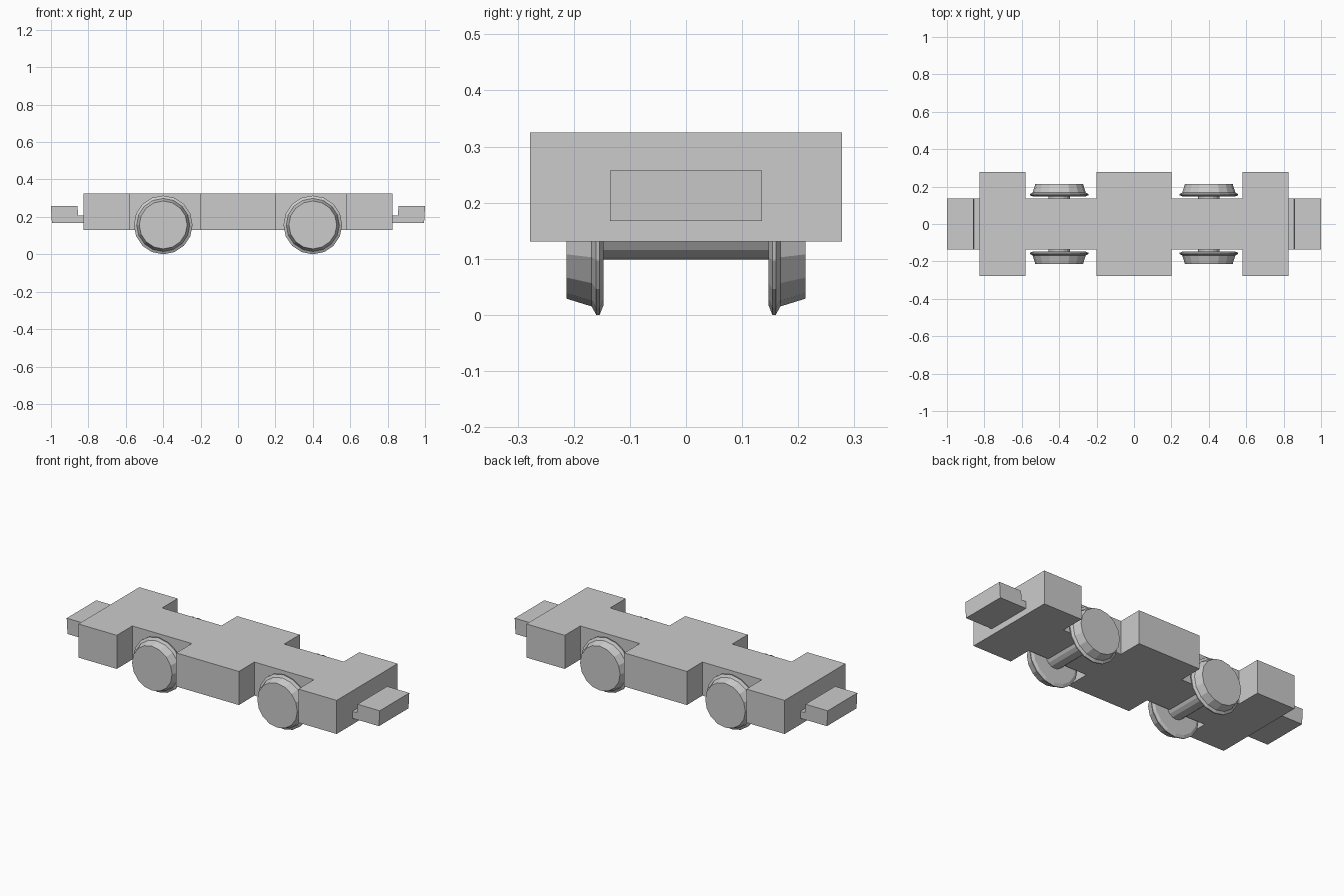
import bpy, bmesh
from math import sin, cos, tau

if "Cube" in bpy.data.objects:
    bpy.data.objects.remove(bpy.data.objects["Cube"])

SIDES = 16


def make_object(name, bm):
    bmesh.ops.recalc_face_normals(bm, faces=bm.faces[:])
    mesh = bpy.data.meshes.new(name)
    bm.to_mesh(mesh)
    bm.free()
    obj = bpy.data.objects.new(name, mesh)
    bpy.context.collection.objects.link(obj)
    return obj


def extrude_outline(name, points, direction):
    """Extrude a flat outline of 3D points along a direction."""
    bm = bmesh.new()
    face = bm.faces.new([bm.verts.new(p) for p in points])
    new = bmesh.ops.extrude_face_region(bm, geom=[face], use_keep_orig=True)["geom"]
    verts = [g for g in new if isinstance(g, bmesh.types.BMVert)]
    bmesh.ops.translate(bm, vec=direction, verts=verts)
    return make_object(name, bm)


def lathe_y(name, profile, centre):
    """Turn (radius, y) points around a sideways axle and cap both ends."""
    bm = bmesh.new()
    cx, cz = centre
    rings = [[bm.verts.new((cx + r * sin(tau * i / SIDES), y, cz + r * cos(tau * i / SIDES)))
              for i in range(SIDES)] for r, y in profile]
    for a, b in zip(rings, rings[1:]):
        for i in range(SIDES):
            j = (i + 1) % SIDES
            bm.faces.new((a[i], a[j], b[j], b[i]))
    bm.faces.new(rings[0])
    bm.faces.new(rings[-1])
    return make_object(name, bm)


# Chassis slab with wheel notches along both sides
W, N = 0.278, 0.136
side = [(-0.825, W), (-0.58, W), (-0.58, N), (-0.2, N), (-0.2, W),
        (0.2, W), (0.2, N), (0.58, N), (0.58, W), (0.825, W)]
outline = side + [(x, -y) for x, y in reversed(side)]
extrude_outline("chassis", [(x, y, 0.131) for x, y in outline], (0, 0, 0.194))

# Coupler blocks on thin necks at both ends
coupler = [(0.825, 0.167), (0.995, 0.167), (1.0, 0.257), (0.858, 0.257),
           (0.855, 0.207), (0.825, 0.207)]
for s, label in ((-1, "left"), (1, "right")):
    extrude_outline(f"coupler_{label}", [(s * x, -0.135, z) for x, z in coupler], (0, 0.27, 0))

# Flanged wheels and axles
wheel = [(0.140, 0.147), (0.157, 0.154), (0.157, 0.160), (0.142, 0.168), (0.128, 0.213)]
for x, end in ((-0.4, "left"), (0.4, "right")):
    lathe_y(f"axle_{end}", [(0.058, -0.15), (0.058, 0.15)], (x, 0.157))
    for s, label in ((-1, "front"), (1, "back")):
        lathe_y(f"wheel_{end}_{label}", [(r, s * y) for r, y in wheel], (x, 0.157))
